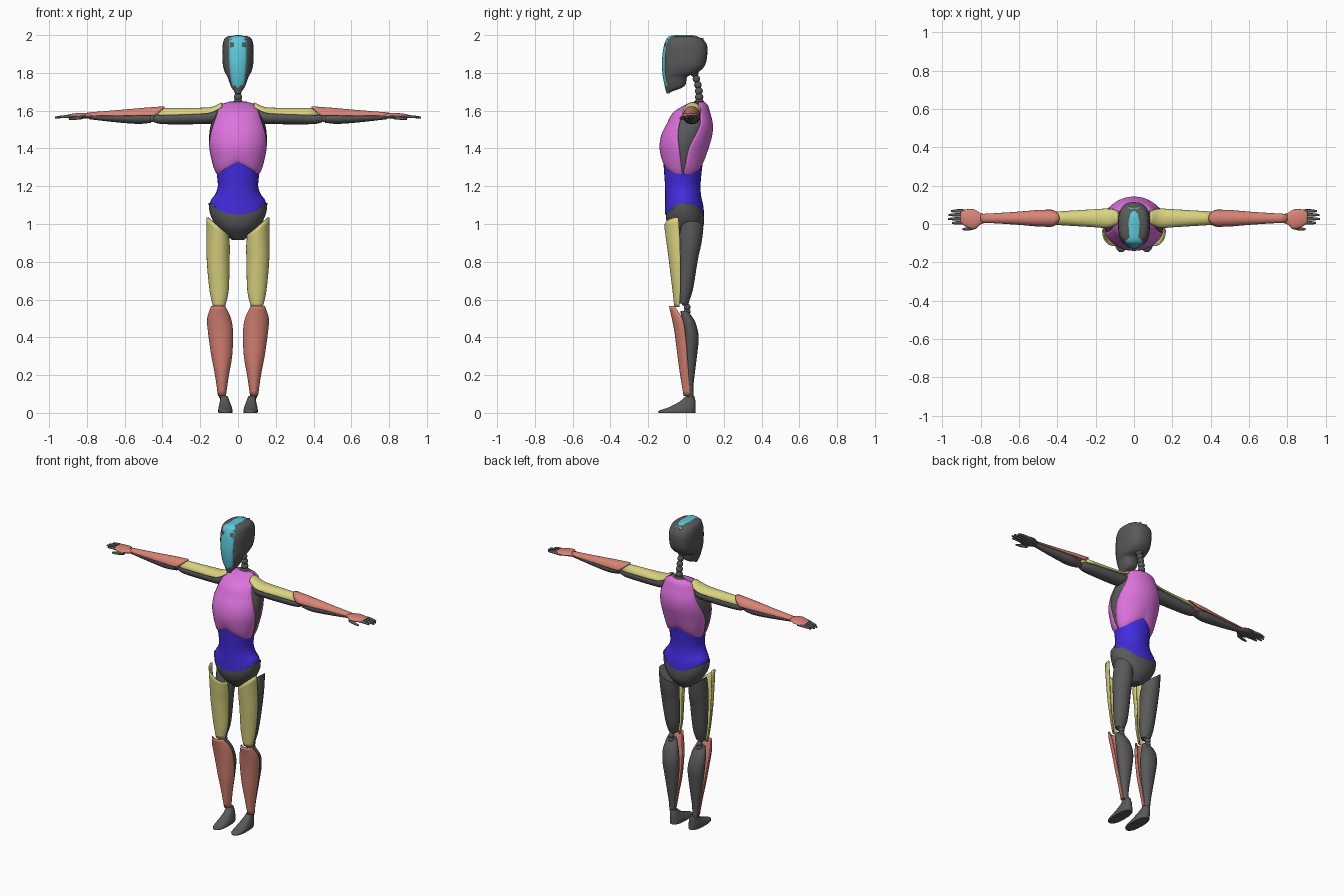
import bpy, bmesh, math
from mathutils import Vector


def material(name, rgb):
    m = bpy.data.materials.new(name)
    m.diffuse_color = (*rgb, 1)
    return m


DARK = material("dark grey", (0.1, 0.1, 0.1))
CYAN = material("cyan", (0.11, 0.58, 0.7))
PINK = material("orchid pink", (0.72, 0.17, 0.72))
BLUE = material("deep blue", (0.055, 0.025, 0.72))
YELLOW = material("straw yellow", (0.7, 0.65, 0.22))
SALMON = material("salmon", (0.7, 0.23, 0.18))


def clamp(v):
    return max(0.0, min(1.0, v))


def finish(name, bm, mat, mirror=False, thick=0):
    me = bpy.data.meshes.new(name)
    bm.to_mesh(me)
    bm.free()
    me.materials.append(mat)
    ob = bpy.data.objects.new(name, me)
    bpy.context.collection.objects.link(ob)
    bpy.context.view_layer.objects.active = ob
    ob.select_set(True)
    bpy.ops.object.shade_smooth_by_angle(angle=math.radians(40))
    ob.select_set(False)
    if thick:
        mod = ob.modifiers.new("thickness", 'SOLIDIFY')
        mod.thickness = thick
        mod.offset = -1
    if mirror:
        ob.modifiers.new("mirror", 'MIRROR')
    return ob


def smooth_path(rows, sub=4):
    """Catmull-Rom interpolation through rows of numbers."""
    rows = [Vector(r) for r in rows]
    out = []
    for i in range(len(rows) - 1):
        b, c = rows[i], rows[i + 1]
        a = rows[i - 1] if i else b * 2 - c
        d = rows[i + 2] if i + 2 < len(rows) else c * 2 - b
        for k in range(sub):
            t = k / sub
            out.append(0.5 * (2 * b + (c - a) * t + (2 * a - 5 * b + 4 * c - d) * t * t
                              + (3 * b - a - 3 * c + d) * t ** 3))
    return out + [rows[-1]]


def loft(name, mat, rings, axis='z', arc=None, warp=None, power=2, mirror=False,
         scale=1, n=24, thick=0.008):
    """Rings: position along axis, centre a, centre b, radius a, radius b, arc trim in degrees."""
    bm = bmesh.new()
    rows = []
    for r in smooth_path([tuple(r) + (0,) * (6 - len(r)) for r in rings]):
        t, ca, cb, ra, rb, g = r
        row = []
        for k in range(n + 1 if arc else n):
            if arc:
                ang = arc[0] + g + (arc[1] - arc[0] - 2 * g) * k / n
            else:
                ang = 360 * k / n
            c, s = math.cos(math.radians(ang)), math.sin(math.radians(ang))
            c = math.copysign(abs(c) ** (2 / power), c)
            s = math.copysign(abs(s) ** (2 / power), s)
            a, b = ca + ra * scale * c, cb + rb * scale * s
            p = Vector((a, b, t) if axis == 'z' else (t, a, b))
            row.append(bm.verts.new(warp(p) if warp else p))
        rows.append(row)
    m = len(rows[0])
    for lo, hi in zip(rows, rows[1:]):
        for k in range(m - 1 if arc else m):
            j = (k + 1) % m
            bm.faces.new((lo[k], lo[j], hi[j], hi[k]))
    if not arc:
        bm.faces.new(rows[0][::-1])
        bm.faces.new(rows[-1])
    return finish(name, bm, mat, mirror, thick if arc else 0)


def beads(name, points, mirror=False):
    bm = bmesh.new()
    for x, y, z, r in points:
        geo = bmesh.ops.create_uvsphere(bm, u_segments=14, v_segments=8, radius=r)
        bmesh.ops.translate(bm, verts=geo['verts'], vec=(x, y, z))
    finish(name, bm, DARK, mirror)


FRONT, BACK, UPPER = (180, 360), (0, 180), (0, 180)

# Head
loft("head", DARK, [
    (1.70, 0, -.092, .018, .014), (1.73, 0, -.06, .038, .052), (1.78, 0, -.055, .056, .063),
    (1.80, 0, -.03, .068, .09), (1.84, 0, -.01, .08, .11), (1.90, 0, -.004, .083, .117),
    (1.95, 0, -.002, .081, .112), (1.983, 0, -.008, .07, .09), (1.996, 0, -.015, .045, .058)],
    power=2.6, n=32)

# Visor strip wrapping over the crown and down the face: y, z, half width
bm = bmesh.new()
strip = []
for y, z, w in smooth_path([(.08, 1.984, .025), (.04, 1.999, .042), (-.03, 2.0, .046),
                            (-.09, 1.993, .046), (-.115, 1.95, .047), (-.127, 1.87, .047),
                            (-.125, 1.80, .042), (-.115, 1.74, .033), (-.102, 1.69, .014)]):
    row = []
    for k in range(-4, 5):
        drop = .012 * (k / 4) ** 2
        down = drop if z > 1.985 else 0
        row.append(bm.verts.new((w * k / 4, y + drop - down, z - down)))
    strip.append(row)
for a, b in zip(strip, strip[1:]):
    for k in range(8):
        bm.faces.new((a[k], b[k], b[k + 1], a[k + 1]))
finish("visor", bm, CYAN, thick=.012)

# Neck vertebrae
beads("neck", [(0, .045, 1.80, .022), (0, .055, 1.768, .02), (0, .063, 1.736, .02),
               (0, .068, 1.704, .021), (0, .07, 1.672, .022), (0, .07, 1.64, .026)])


# Chest: dark core with front and back plates, arched along the lower edge
def chest_arch(p):
    p.z += .06 * clamp((1.4 - p.z) / .15) * clamp(1 - abs(p.x) / .1)
    return p


chest = [(1.255, 0, -.015, .107, .088, 2), (1.30, 0, -.015, .13, .111, 5),
         (1.40, 0, -.01, .155, .13, 12), (1.47, 0, .004, .158, .135, 21),
         (1.53, 0, .02, .148, .122, 28), (1.59, 0, .03, .125, .098, 28),
         (1.63, 0, .055, .095, .06, 12), (1.648, 0, .07, .045, .025, 0)]
loft("chest_core", DARK, chest, warp=chest_arch, scale=.965, n=32)
loft("chest_front_plate", PINK, chest, arc=FRONT, warp=chest_arch)
loft("chest_back_plate", PINK, chest, arc=BACK, warp=chest_arch)


# Abdomen and pelvis share a curved waist seam
def seam(p, f):
    p.z += .05 * clamp(f) * min(1, abs(p.x) / .15) ** 2
    return p


loft("abdomen", BLUE, [
    (1.05, 0, -.008, .152, .104), (1.10, 0, -.01, .138, .101), (1.15, 0, -.015, .118, .095),
    (1.20, 0, -.017, .107, .094), (1.26, 0, -.017, .112, .098), (1.33, 0, -.015, .122, .105)],
    warp=lambda p: seam(p, (1.2 - p.z) / .12), n=32)
loft("pelvis", DARK, [
    (.915, 0, .005, .03, .035), (.945, 0, .005, .075, .065), (.98, 0, 0, .115, .09),
    (1.02, 0, -.004, .148, .1), (1.06, 0, -.007, .156, .101)],
    warp=lambda p: seam(p, (p.z - .95) / .1), n=32)


# Legs, with the thigh tops slanting down towards the inside
def thigh_slant(p):
    p.z -= .8 * clamp((p.z - .83) / .2) * max(0, .165 - p.x)
    return p


loft("thigh", DARK, [
    (.58, .10, -.012, .03, .024), (.65, .10, -.004, .045, .04), (.80, .104, .01, .055, .051),
    (.92, .106, .02, .057, .062), (1.02, .108, .032, .052, .06)], warp=thigh_slant, mirror=True)
loft("thigh_plate", YELLOW, [
    (.56, .10, -.035, .032, .027), (.65, .10, -.03, .051, .042), (.80, .105, -.03, .06, .06),
    (.92, .105, -.033, .062, .07), (1.035, .107, -.04, .059, .075)],
    arc=FRONT, warp=thigh_slant, mirror=True)
beads("knee", [(.102, -.005, .585, .02), (.102, .006, .56, .018), (.102, .006, .535, .018),
               (.102, -.005, .515, .022)], True)
loft("calf", DARK, [
    (.08, .083, .023, .017, .016), (.15, .086, .02, .024, .02), (.30, .088, .022, .045, .036),
    (.40, .092, .025, .055, .042), (.48, .10, .014, .05, .035), (.54, .103, -.01, .028, .02)],
    mirror=True)
loft("shin_plate", SALMON, [
    (.09, .085, .022, .021, .035), (.20, .085, .014, .037, .045), (.30, .086, .007, .055, .052),
    (.42, .092, -.004, .066, .056), (.50, .10, -.02, .063, .055), (.565, .105, -.06, .038, .03)],
    arc=FRONT, mirror=True)
loft("foot", DARK, [
    (0, .067, -.048, .037, .098), (.012, .067, -.046, .038, .096), (.03, .068, -.02, .035, .07),
    (.06, .07, .008, .026, .042), (.09, .074, .023, .019, .022)], power=2.4, mirror=True)

# Arms
loft("upper_arm", DARK, [
    (.10, .03, 1.575, .038, .033), (.15, .03, 1.567, .044, .037), (.28, .03, 1.563, .042, .035),
    (.40, .03, 1.558, .033, .029), (.445, .03, 1.556, .02, .018)], 'x', mirror=True)
loft("upper_arm_plate", YELLOW, [
    (.085, .035, 1.617, .038, .028), (.14, .03, 1.59, .05, .03), (.22, .03, 1.582, .046, .033),
    (.42, .03, 1.575, .034, .038)], 'x', UPPER, mirror=True)
beads("elbow", [(.455, .03, 1.557, .018)], True)


def forearm_slant(p):
    p.x += clamp((.55 - p.x) / .16) * (1.622 - p.z)
    return p


loft("forearm", DARK, [
    (.46, .03, 1.558, .026, .022), (.53, .03, 1.56, .036, .03), (.65, .03, 1.563, .028, .024),
    (.79, .03, 1.568, .017, .013)], 'x', mirror=True)
loft("forearm_plate", SALMON, [
    (.39, .03, 1.575, .045, .048), (.50, .03, 1.574, .042, .041), (.65, .03, 1.573, .031, .029),
    (.80, .03, 1.574, .022, .016)], 'x', UPPER, warp=forearm_slant, mirror=True)

# Hands
palm = [(.77, .03, 1.572, .021, .014), (.80, .027, 1.572, .03, .015), (.83, .025, 1.572, .05, .016),
        (.87, .03, 1.57, .047, .015), (.905, .037, 1.569, .034, .009)]
loft("palm", DARK, palm, 'x', scale=.9, mirror=True)
loft("hand_plate", SALMON, palm, 'x', UPPER, mirror=True, thick=.004)
for i, (y, tip) in enumerate([(.005, .95), (.026, .97), (.047, .968), (.067, .955)]):
    loft(f"finger_{i + 1}", DARK, [
        (.86, y, 1.568, .009, .009), (.92, y + .001, 1.568, .009, .008), (tip, y, 1.564, .005, .005)],
        'x', mirror=True, n=10)
loft("thumb", DARK, [
    (.82, -.012, 1.565, .012, .01), (.86, -.024, 1.56, .01, .009), (.895, -.027, 1.556, .005, .005)],
    'x', mirror=True, n=10)
